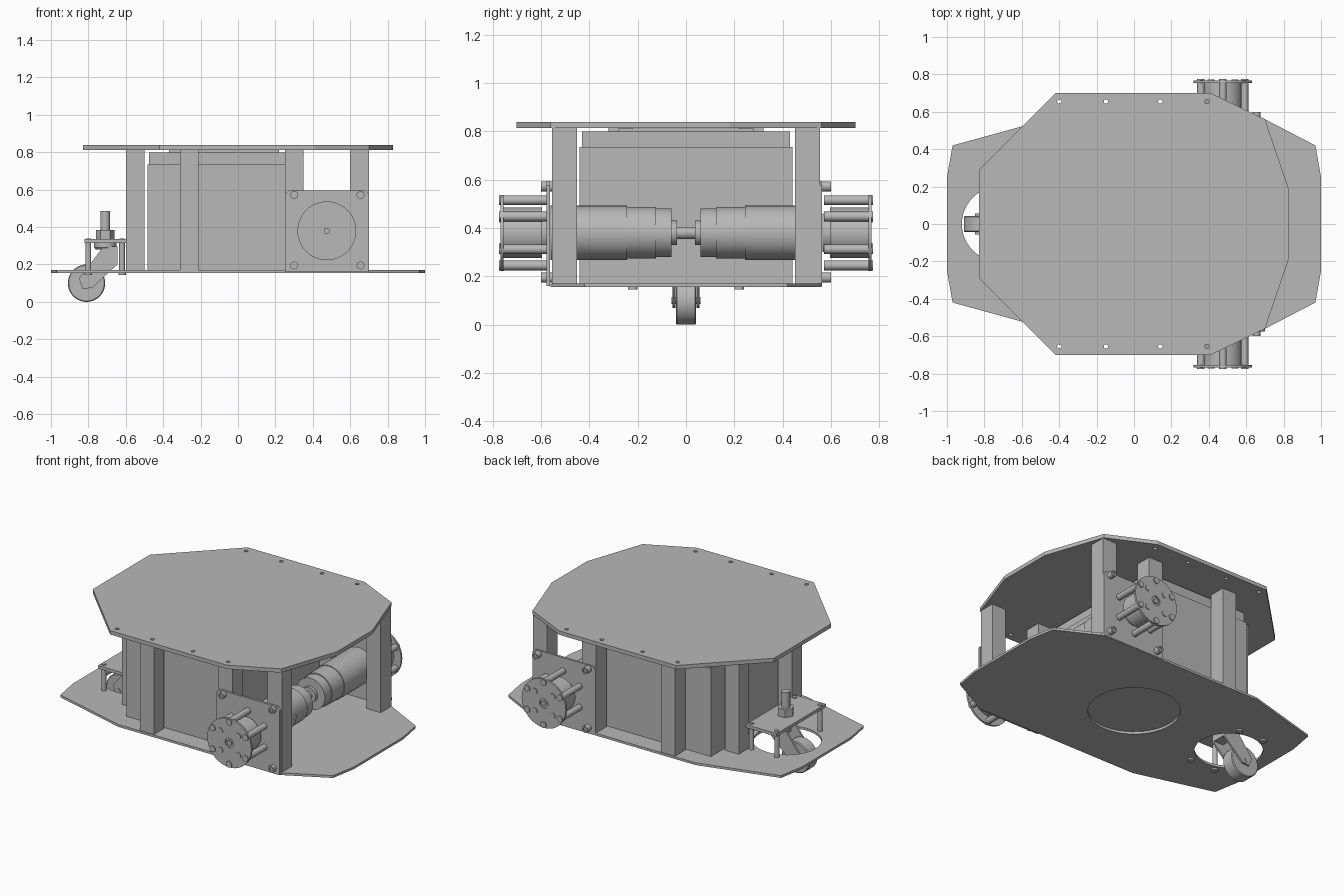
import bpy, bmesh
from math import pi, cos, sin, radians
from mathutils import Matrix, Vector

cube = bpy.data.objects.get("Cube")
if cube:
    bpy.data.objects.remove(cube, do_unlink=True)

grey = bpy.data.materials.new("plain grey")
grey.use_nodes = True
GREY = (0.48, 0.48, 0.48, 1)
grey.diffuse_color = GREY
grey.node_tree.nodes["Principled BSDF"].inputs["Base Color"].default_value = GREY


def finish(name, bm, smooth=False):
    bmesh.ops.recalc_face_normals(bm, faces=bm.faces)
    mesh = bpy.data.meshes.new(name)
    bm.to_mesh(mesh)
    bm.free()
    mesh.materials.append(grey)
    ob = bpy.data.objects.new(name, mesh)
    bpy.context.collection.objects.link(ob)
    if smooth:
        bpy.ops.object.select_all(action="DESELECT")
        ob.select_set(True)
        bpy.context.view_layer.objects.active = ob
        bpy.ops.object.shade_smooth_by_angle(angle=radians(35))
    return ob


def box(name, x, y, z):
    """Box from three (low, high) ranges."""
    bm = bmesh.new()
    bmesh.ops.create_cube(bm, size=1)
    for v in bm.verts:
        v.co = [r[0] + (c + 0.5) * (r[1] - r[0]) for c, r in zip(v.co, (x, y, z))]
    return finish(name, bm)


def turned(name, origin, direction, profile, sides=32):
    """Solid of revolution; profile lists (radius, distance along direction)."""
    rot = Vector((0, 0, 1)).rotation_difference(Vector(direction)).to_matrix().to_4x4()
    place = Matrix.Translation(origin) @ rot
    bm = bmesh.new()
    rings = []
    for r, h in profile:
        rings.append([bm.verts.new(place @ Vector((r * cos(2 * pi * i / sides),
                                                   r * sin(2 * pi * i / sides), h)))
                      for i in range(sides)])
    for a, b in zip(rings, rings[1:]):
        for i in range(sides):
            j = (i + 1) % sides
            bm.faces.new((a[i], a[j], b[j], b[i]))
    bm.faces.new(rings[0])
    bm.faces.new(rings[-1])
    return finish(name, bm, sides > 8)


def rod(name, origin, direction, radius, length, sides=16):
    return turned(name, origin, direction, [(radius, 0), (radius, length)], sides)


def plate(name, outline, holes, depth, place):
    """Flat sheet with round holes (x, y, radius), thickened and placed by a matrix."""
    bm = bmesh.new()
    loops = [outline]
    for x, y, r in holes:
        n = 48 if r > 0.1 else 14
        loops.append([(x + r * cos(2 * pi * i / n), y + r * sin(2 * pi * i / n))
                      for i in range(n)])
    for loop in loops:
        vs = [bm.verts.new((x, y, 0)) for x, y in loop]
        for a, b in zip(vs, vs[1:] + vs[:1]):
            bm.edges.new((a, b))
    bmesh.ops.triangle_fill(bm, use_beauty=True, edges=bm.edges[:])
    grown = bmesh.ops.extrude_face_region(bm, geom=bm.faces[:])
    for v in grown["geom"]:
        if isinstance(v, bmesh.types.BMVert):
            v.co.z += depth
    bmesh.ops.transform(bm, matrix=place, verts=bm.verts)
    return finish(name, bm)


def mirrored(half):
    return half + [(x, -y) for x, y in reversed(half)]


# Bottom and top sheets
bottom = mirrored([(-1, 0.25), (-0.97, 0.42), (-0.46, 0.56), (0.70, 0.56),
                   (0.97, 0.42), (1, 0.25)])
plate("bottom_plate", bottom, [(-0.72, 0, 0.2), (0, 0, 0.27)], 0.015,
      Matrix.Translation((0, 0, 0.155)))
top = mirrored([(-0.83, 0.29), (-0.42, 0.70), (0.41, 0.70), (0.70, 0.56), (0.83, 0.18)])
screw_holes = [(x, s * 0.655, 0.012) for x in (-0.40, -0.15, 0.14, 0.39) for s in (-1, 1)]
plate("top_plate", top, screw_holes, 0.025, Matrix.Translation((0, 0, 0.813)))

# Central housing with stepped lid
box("housing", (-0.485, 0.27), (-0.44, 0.44), (0.17, 0.735))
box("housing_lid", (-0.475, 0.25), (-0.43, 0.43), (0.735, 0.80))
box("lid_block", (-0.37, 0.22), (-0.28, 0.28), (0.80, 0.812))

UP, DOWN = (0, 0, 1), (0, 0, -1)
MX, MZ = 0.475, 0.38  # motor axis
for s, side in ((1, "back"), (-1, "front")):
    out = (0, s, 0)

    # Upright posts
    for i, x in enumerate((-0.31, 0.25, 0.60)):
        box(f"{side}_post_{i + 1}", (x, x + 0.10), sorted((s * 0.45, s * 0.555)), (0.17, 0.813))
    box(f"{side}_end_post", (-0.60, -0.50), sorted((s * 0.22, s * 0.32)), (0.17, 0.813))

    # Motor mounting sheet with clipped corners and bolts
    c = 0.02
    x0, x1, z0, z1 = 0.25, 0.70, 0.16, 0.595
    sheet = [(x0, z0), (x1, z0), (x1, z1 - c), (x1 - c, z1), (x0 + c, z1), (x0, z1 - c)]
    stand = Matrix.Translation((0, s * 0.562, 0)) @ Matrix.Rotation(pi / 2, 4, "X")
    plate(f"{side}_motor_mount", sheet, [], 0.014, stand)
    for x in (0.30, 0.655):
        for z in (0.195, 0.572):
            turned(f"{side}_mount_bolt", (x, s * 0.555, z), out,
                   [(0.021, 0), (0.021, 0.045), (0.012, 0.045), (0.012, 0.038)], 16)

    # Geared motor, pointing inward
    turned(f"{side}_motor", (MX, s * 0.56, MZ), (0, -s, 0),
           [(0.112, 0), (0.112, 0.315), (0.107, 0.315), (0.107, 0.435), (0.101, 0.435),
            (0.101, 0.50), (0.05, 0.50), (0.05, 0.522), (0.025, 0.522), (0.025, 0.56)], 40)

    # Wheel hub: drum, standoffs and outer disc
    turned(f"{side}_hub_drum", (MX, s * 0.565, MZ), out,
           [(0.08, 0), (0.08, 0.03), (0.105, 0.03), (0.105, 0.19)], 40)
    turned(f"{side}_hub_disc", (MX, s * 0.755, MZ), out,
           [(0.157, 0), (0.157, 0.012), (0.03, 0.012), (0.03, 0.004)], 48)
    rod(f"{side}_hub_shaft", (MX, s * 0.755, MZ), out, 0.016, 0.013)
    for k in range(6):
        a = radians(30 + 60 * k)
        x, z = MX + 0.135 * cos(a), MZ + 0.135 * sin(a)
        rod(f"{side}_hub_standoff", (x, s * 0.57, z), out, 0.02, 0.19, 12)
        rod(f"{side}_hub_bolt", (x, s * 0.76, z), out, 0.02, 0.014)
    for i in (-1, 1):
        for j in (-1, 1):
            rod(f"{side}_hub_inner_bolt", (MX + i * 0.064, s * 0.76, MZ + j * 0.062),
                out, 0.019, 0.012)

    # Caster bracket standoffs with heads below the bottom sheet
    for x in (-0.80, -0.62):
        rod(f"{side}_caster_standoff", (x, s * 0.22, 0.17), UP, 0.015, 0.147)
        rod(f"{side}_caster_screw", (x, s * 0.22, 0.157), DOWN, 0.02, 0.012)
        rod(f"{side}_caster_screw_top", (x, s * 0.22, 0.333), UP, 0.014, 0.007)

    # Caster fork cheek
    cheek = [(-0.85, 0.125), (-0.83, 0.07), (-0.78, 0.075), (-0.645, 0.20),
             (-0.645, 0.295), (-0.72, 0.295)]
    plate(f"{side}_caster_cheek", cheek, [], 0.012,
          Matrix.Translation((0, s * 0.05 + 0.006, 0)) @ Matrix.Rotation(pi / 2, 4, "X"))

# Caster bracket, swivel, stud and wheel
box("caster_bracket", (-0.82, -0.60), (-0.25, 0.25), (0.315, 0.335))
turned("caster_swivel", (-0.71, 0, 0.28), UP, [(0.05, 0), (0.06, 0.012), (0.06, 0.036)])
rod("caster_nut", (-0.71, 0, 0.335), UP, 0.05, 0.05, 6)
rod("caster_stud", (-0.71, 0, 0.38), UP, 0.026, 0.105, 20)
box("caster_fork_bridge", (-0.715, -0.645), (-0.055, 0.055), (0.21, 0.295))
turned("caster_wheel", (-0.81, -0.042, 0.1), (0, 1, 0),
       [(0.095, 0), (0.1, 0.005), (0.1, 0.079), (0.095, 0.084)], 40)
rod("caster_axle", (-0.81, -0.06, 0.1), (0, 1, 0), 0.014, 0.12)
